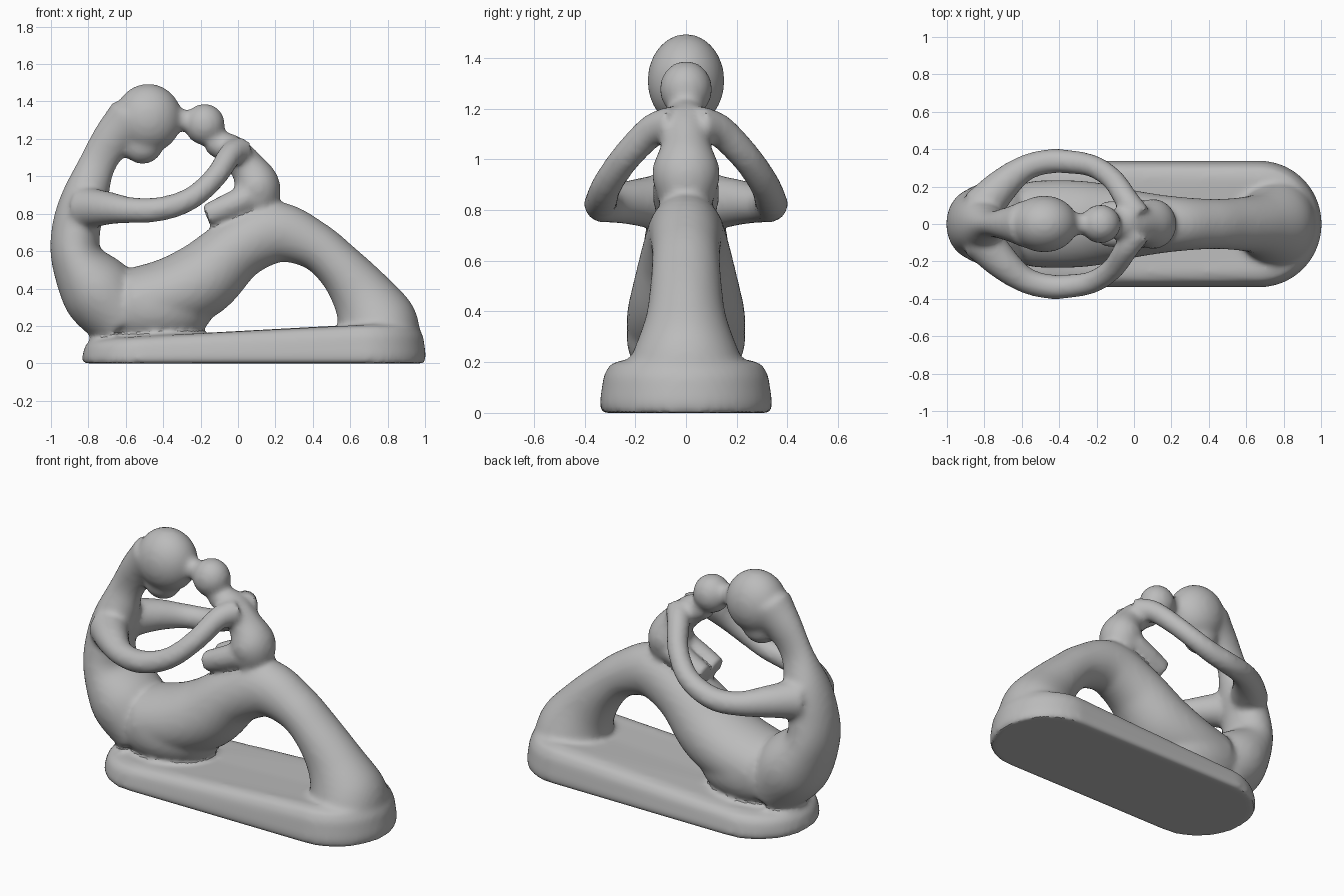
import bpy, bmesh
from math import sin, cos, pi
from mathutils import Vector, Matrix

cube = bpy.data.objects.get("Cube")
if cube:
    bpy.data.objects.remove(cube, do_unlink=True)

bm = bmesh.new()
SIDES = 32


def loft(rings):
    """Skin a list of point rings and close both ends."""
    loops = [[bm.verts.new(p) for p in ring] for ring in rings]
    n = len(loops[0])
    faces = [bm.faces.new((a[i], a[(i + 1) % n], b[(i + 1) % n], b[i]))
             for a, b in zip(loops, loops[1:]) for i in range(n)]
    faces += [bm.faces.new(loops[0]), bm.faces.new(loops[-1])]
    bmesh.ops.recalc_face_normals(bm, faces=faces)


def spline(keys, steps=6):
    """Catmull-Rom interpolation through the key rows."""
    k = [Vector(row) for row in keys]
    k = [2 * k[0] - k[1]] + k + [2 * k[-1] - k[-2]]
    out = []
    for p, q, r, s in zip(k, k[1:], k[2:], k[3:]):
        for i in range(steps):
            t = i / steps
            out.append(0.5 * (2 * q + (r - p) * t + (2 * p - 5 * q + 4 * r - s) * t * t
                              + (3 * q - p - 3 * r + s) * t ** 3))
    return out + [k[-2]]


def limb(keys, ref=(0, 1, 0)):
    """Sweep an ellipse; each key is x, y, z, radius along ref, radius across it."""
    rows = spline(keys)
    pts = [Vector(r[:3]) for r in rows]
    rings = []
    for i, row in enumerate(rows):
        t = (pts[min(i + 1, len(pts) - 1)] - pts[max(i - 1, 0)]).normalized()
        v = t.cross(Vector(ref)).normalized()
        u = v.cross(t)
        rings.append([pts[i] + u * row[3] * cos(a) + v * row[4] * sin(a)
                      for a in (2 * pi * j / SIDES for j in range(SIDES))])
    loft(rings)


def blob(center, radii):
    m = Matrix.Translation(center) @ Matrix.Diagonal((*radii, 1))
    bmesh.ops.create_icosphere(bm, subdivisions=4, radius=1, matrix=m)


# Plinth: long rounded slab, thinner at the seated end
def slab_ring(level, inset):
    ring = []
    for j in range(64):
        a = 2 * pi * (j + 0.5) / 64
        x = (0.67 if cos(a) > 0 else -0.5) + (0.335 - inset) * cos(a)
        y = (0.34 - inset) * sin(a)
        height = 0.13 + 0.08 * min(1, max(0, (x + 0.75) / 1.2))
        ring.append((x, y, height * level))
    return ring


loft([slab_ring(*r) for r in ((0, 0.005), (0.2, 0), (0.7, 0.015), (0.92, 0.04), (1, 0.09))])

# Mother: back and neck rising into the head
limb([(-0.6, 0, 0.22, 0.2, 0.18), (-0.75, 0, 0.39, 0.23, 0.2),
      (-0.86, 0, 0.56, 0.19, 0.14), (-0.865, 0, 0.72, 0.16, 0.13),
      (-0.82, 0, 0.88, 0.14, 0.125), (-0.755, 0, 1.06, 0.075, 0.1),
      (-0.67, 0, 1.2, 0.09, 0.11), (-0.57, 0, 1.3, 0.13, 0.14)])
blob((-0.48, 0, 1.31), (0.18, 0.152, 0.185))
blob((-0.51, 0, 1.17), (0.11, 0.095, 0.105))

# Mother: seat, thighs, knees and shins as one arch
blob((-0.46, 0, 0.3), (0.33, 0.235, 0.22))
limb([(-0.55, 0, 0.31, 0.23, 0.2), (-0.36, 0, 0.365, 0.235, 0.2),
      (-0.19, 0, 0.45, 0.22, 0.2), (0, 0, 0.615, 0.18, 0.17),
      (0.2, 0, 0.7, 0.15, 0.165), (0.4, 0, 0.635, 0.135, 0.13),
      (0.54, 0, 0.52, 0.14, 0.13), (0.66, 0, 0.37, 0.16, 0.165),
      (0.74, 0, 0.22, 0.215, 0.215), (0.77, 0, 0.09, 0.27, 0.21)])

# Child: head, touching brow, neck and body
blob((-0.178, 0, 1.277), (0.108, 0.104, 0.112))
blob((-0.295, 0, 1.3), (0.06, 0.06, 0.06))
limb([(-0.15, 0, 1.19, 0.07, 0.065), (-0.04, 0, 1.14, 0.09, 0.085),
      (0.05, 0, 1.05, 0.1, 0.095), (0.1, 0, 0.95, 0.135, 0.125),
      (0.09, 0, 0.84, 0.11, 0.12)])

# Child legs, and the arms that join both figures in a ring
for s in (-1, 1):
    limb([(0.06, 0.055 * s, 0.89, 0.075, 0.075), (-0.05, 0.06 * s, 0.84, 0.07, 0.07),
          (-0.17, 0.06 * s, 0.79, 0.06, 0.06)])
    arm = [(0.02, 0.04, 1.14, 0.075), (-0.04, 0.13, 1.115, 0.065),
           (-0.11, 0.235, 1.01, 0.06), (-0.21, 0.305, 0.91, 0.06),
           (-0.32, 0.33, 0.85, 0.063), (-0.45, 0.335, 0.82, 0.066),
           (-0.58, 0.3, 0.82, 0.07), (-0.7, 0.21, 0.83, 0.09),
           (-0.82, 0.08, 0.83, 0.115)]
    limb([(x, y * s, z, r, r) for x, y, z, r in arm], ref=(0, 0, 1))

# One stone colour
stone = bpy.data.materials.new("grey stone")
stone.use_nodes = True
color = (0.5, 0.5, 0.5, 1)
stone.diffuse_color = color
shader = next(n for n in stone.node_tree.nodes if n.type == 'BSDF_PRINCIPLED')
shader.inputs["Base Color"].default_value = color

# Fuse every part into one softly blended carving
mesh = bpy.data.meshes.new("embracing_figures")
bm.to_mesh(mesh)
bm.free()
mesh.materials.append(stone)
statue = bpy.data.objects.new("embracing_figures", mesh)
bpy.context.collection.objects.link(statue)

fuse = statue.modifiers.new("fuse", 'REMESH')
fuse.mode = 'VOXEL'
fuse.voxel_size = 0.016
fuse.use_smooth_shade = True
soften = statue.modifiers.new("soften", 'SMOOTH')
soften.factor = 0.5
soften.iterations = 10

bpy.ops.object.select_all(action='DESELECT')
statue.select_set(True)
bpy.context.view_layer.objects.active = statue
bpy.ops.object.convert(target='MESH')
bpy.ops.object.shade_smooth_by_angle()
